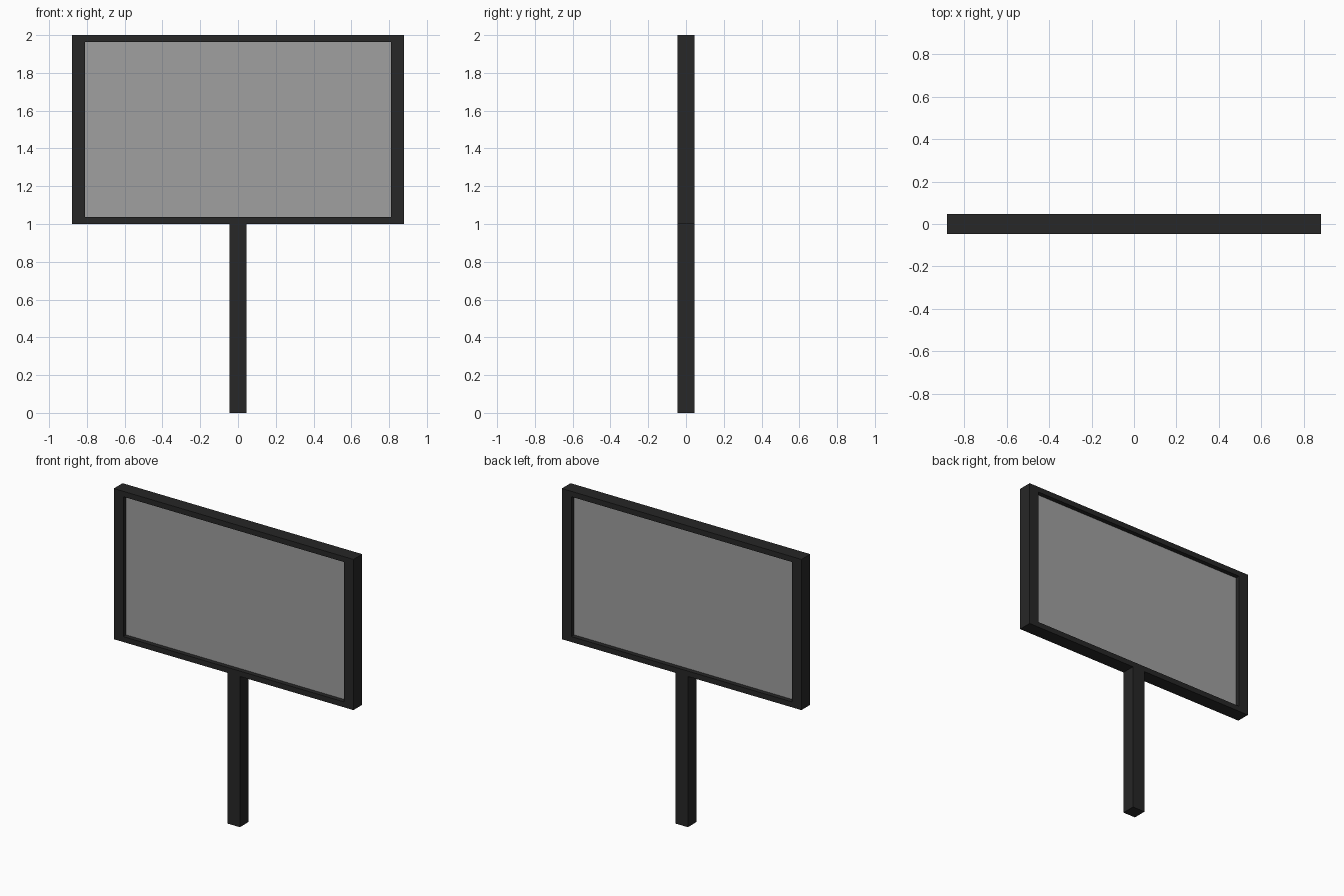
import bpy
import bmesh

if "Cube" in bpy.data.objects:
    bpy.data.objects.remove(bpy.data.objects["Cube"])

W, D = 0.88, 0.046           # half width of the sign, half depth
Z0, Z1 = 1.0, 2.0            # bottom and top of the sign
SIDE, RAIL = 0.07, 0.036     # frame widths: uprights, rails


def material(name, color):
    m = bpy.data.materials.new(name)
    m.diffuse_color = color
    m.use_nodes = True
    m.node_tree.nodes["Principled BSDF"].inputs["Base Color"].default_value = m.diffuse_color
    return m


def finish(name, bm, mat):
    bmesh.ops.recalc_face_normals(bm, faces=bm.faces)
    mesh = bpy.data.meshes.new(name)
    bm.to_mesh(mesh)
    bm.free()
    ob = bpy.data.objects.new(name, mesh)
    bpy.context.collection.objects.link(ob)
    mesh.materials.append(mat)
    return ob


def box(name, hx, hy, z0, z1, mat):
    bm = bmesh.new()
    bmesh.ops.create_cube(bm, size=1)
    for v in bm.verts:
        v.co = (v.co.x * 2 * hx, v.co.y * 2 * hy, z0 + (v.co.z + 0.5) * (z1 - z0))
    return finish(name, bm, mat)


dark = material("dark_metal", (0.02, 0.02, 0.02, 1))
glass = material("grey_panel", (0.35, 0.35, 0.35, 0.6))

# Frame: a closed rectangular ring, wider at the sides than top and bottom
bm = bmesh.new()
signs = [(-1, -1), (1, -1), (1, 1), (-1, 1)]
zm, h = (Z0 + Z1) / 2, (Z1 - Z0) / 2


def loop(hx, hz, y):
    return [bm.verts.new((sx * hx, y, zm + sz * hz)) for sx, sz in signs]


ix, iz = W - SIDE, h - RAIL
loops = [loop(W, h, -D), loop(W, h, D), loop(ix, iz, D), loop(ix, iz, -D)]
for k in range(4):
    a, b = loops[k], loops[(k + 1) % 4]
    for i in range(4):
        j = (i + 1) % 4
        bm.faces.new((a[i], a[j], b[j], b[i]))
finish("frame", bm, dark)

# Panel recessed in the frame on both sides
box("panel", ix, 0.016, Z0 + RAIL, Z1 - RAIL, glass)

# Post
box("post", D, D, 0, Z0, dark)
